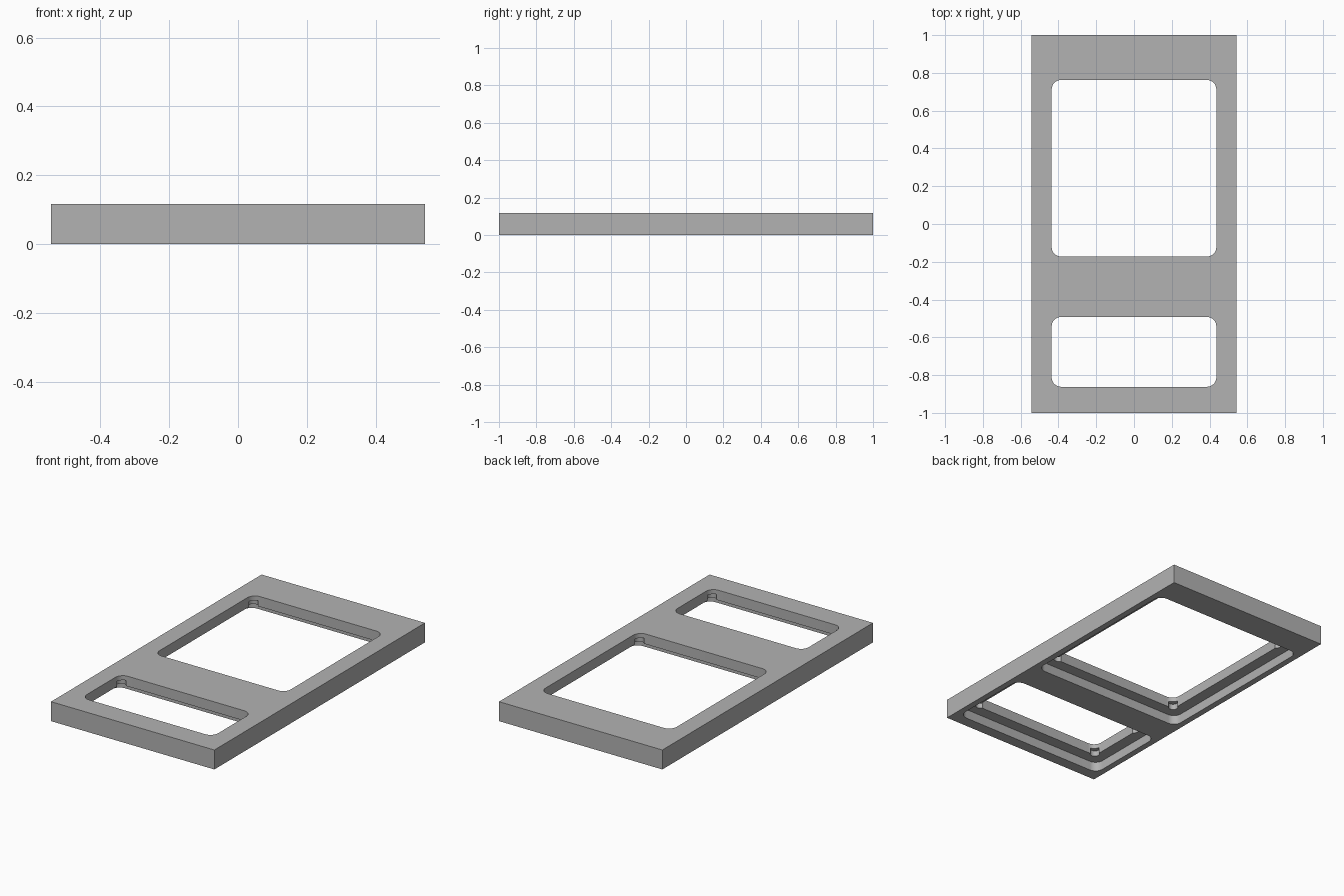
import bpy
import bmesh
from math import pi, cos, sin, radians
from mathutils import Matrix

cube = bpy.data.objects.get("Cube")
if cube:
    bpy.data.objects.remove(cube, do_unlink=True)

HALF_X, HALF_Y, HEIGHT = 0.543, 1.0, 0.117
LEDGE_Z = 0.056      # ceiling of the underside recess
RELIEF_Z = 0.09      # top of the round corner reliefs
HALF_W = 0.436       # half width of both windows
MARGIN = 0.07        # recess overhang around a window
RADIUS = 0.05
WINDOWS = {"large_window": (-0.172, 0.762), "small_window": (-0.862, -0.492)}

grey = bpy.data.materials.new("light_grey")
grey.use_nodes = True
colour = (0.45, 0.45, 0.45, 1)
grey.diffuse_color = colour
grey.node_tree.nodes["Principled BSDF"].inputs["Base Color"].default_value = colour


def new_object(name, bm):
    bmesh.ops.recalc_face_normals(bm, faces=bm.faces)
    mesh = bpy.data.meshes.new(name)
    bm.to_mesh(mesh)
    bm.free()
    mesh.materials.append(grey)
    obj = bpy.data.objects.new(name, mesh)
    bpy.context.collection.objects.link(obj)
    return obj


def rounded_prism(name, hx, y0, y1, z0, z1, r, steps=8):
    """Upright prism with a rounded rectangle as its outline."""
    bm = bmesh.new()
    corners = [(hx - r, y1 - r), (r - hx, y1 - r), (r - hx, y0 + r), (hx - r, y0 + r)]
    ring = []
    for i, (cx, cy) in enumerate(corners):
        for k in range(steps + 1):
            a = (i + k / steps) * pi / 2
            ring.append(bm.verts.new((cx + r * cos(a), cy + r * sin(a), z0)))
    base = bm.faces.new(ring)
    top = bmesh.ops.extrude_face_region(bm, geom=[base])["geom"]
    for v in top:
        if isinstance(v, bmesh.types.BMVert):
            v.co.z = z1
    return new_object(name, bm)


def cylinder(name, x, y, z0, z1, r):
    bm = bmesh.new()
    bmesh.ops.create_cone(bm, cap_ends=True, segments=24, radius1=r, radius2=r,
                          depth=z1 - z0,
                          matrix=Matrix.Translation((x, y, (z0 + z1) / 2)))
    return new_object(name, bm)


# Solid plate
bm = bmesh.new()
bmesh.ops.create_cube(bm, size=1)
for v in bm.verts:
    v.co = (v.co.x * 2 * HALF_X, v.co.y * 2 * HALF_Y, (v.co.z + 0.5) * HEIGHT)
plate = new_object("frame_plate", bm)

# Cutters: window, underside recess and round reliefs at the window corners
cutters = []
for name, (y0, y1) in WINDOWS.items():
    cutters.append(rounded_prism(name, HALF_W, y0, y1, -0.1, 0.2, RADIUS))
    cutters.append(rounded_prism(name + "_recess", HALF_W + MARGIN, y0 - MARGIN,
                                 y1 + MARGIN, -0.1, LEDGE_Z, RADIUS))
    inset = 0.013
    for x in (inset - HALF_W, HALF_W - inset):
        for y in (y0 + inset, y1 - inset):
            cutters.append(cylinder(name + "_relief", x, y, -0.05, RELIEF_Z, 0.027))

for cutter in cutters:
    cutter.hide_render = True
    mod = plate.modifiers.new(cutter.name, "BOOLEAN")
    mod.operation = "DIFFERENCE"
    mod.solver = "EXACT"
    mod.object = cutter

# Bake the cuts and drop the cutters
depsgraph = bpy.context.evaluated_depsgraph_get()
result = bpy.data.meshes.new_from_object(plate.evaluated_get(depsgraph))
plate.modifiers.clear()
plate.data = result
plate.data.materials.clear()
plate.data.materials.append(grey)
for cutter in cutters:
    bpy.data.objects.remove(cutter, do_unlink=True)

# Smooth round corners, keep hard edges
bpy.ops.object.select_all(action="DESELECT")
plate.select_set(True)
bpy.context.view_layer.objects.active = plate
bpy.ops.object.shade_smooth_by_angle(angle=radians(30))
